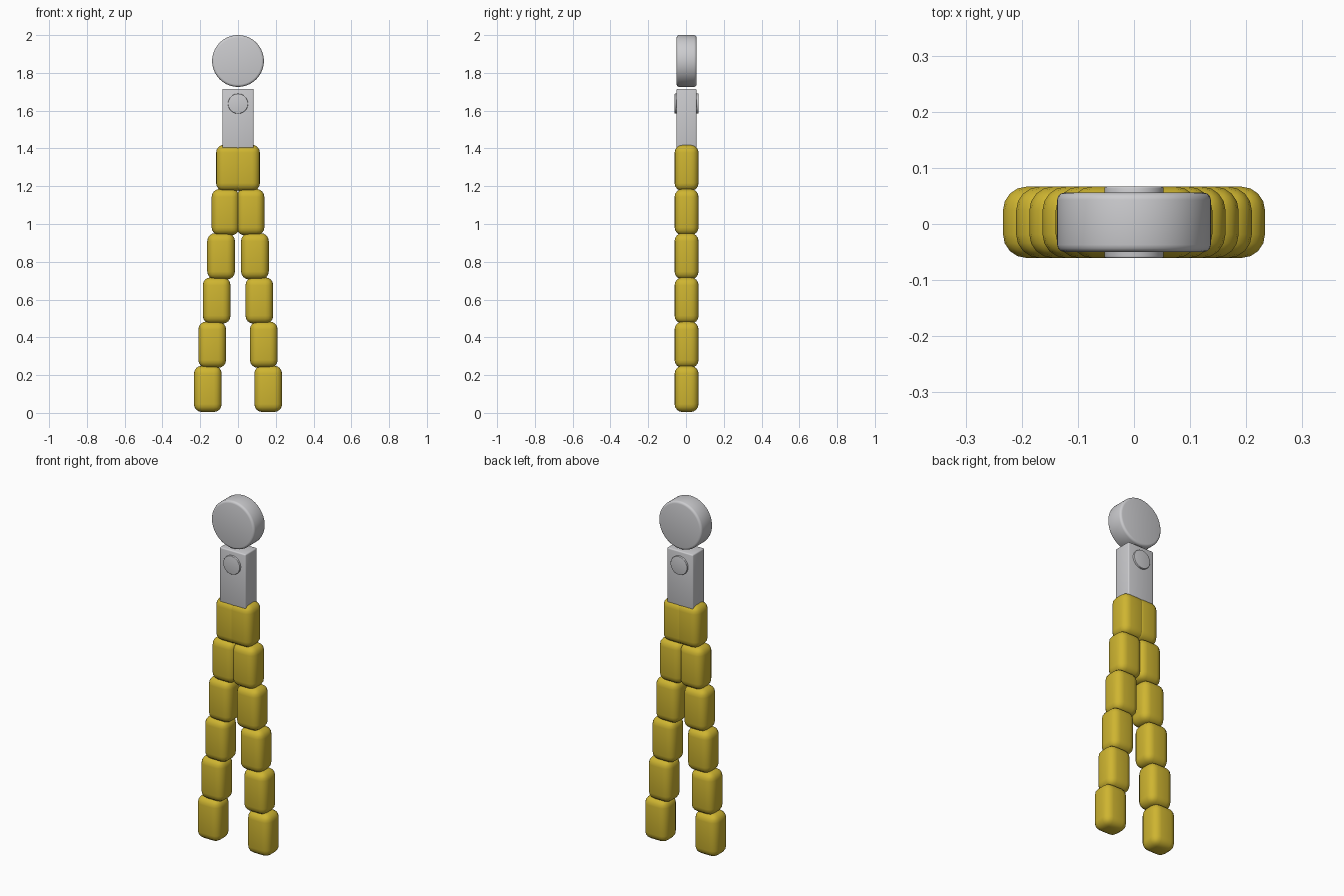
import bpy
from math import pi, radians

cube = bpy.data.objects.get("Cube")
if cube:
    bpy.data.objects.remove(cube)


def material(name, color):
    m = bpy.data.materials.new(name)
    m.use_nodes = True
    m.diffuse_color = color
    m.node_tree.nodes["Principled BSDF"].inputs["Base Color"].default_value = color
    return m


grey = material("light grey metal", (0.60, 0.60, 0.62, 1))
yellow = material("yellow grip", (0.62, 0.46, 0.03, 1))


def finish(name, mat, bevel, segments):
    """Name, colour, round and smooth the active object."""
    ob = bpy.context.object
    ob.name = name
    ob.data.materials.append(mat)
    bpy.ops.object.transform_apply(location=False, rotation=True, scale=True)
    mod = ob.modifiers.new("rounding", "BEVEL")
    mod.width = bevel
    mod.segments = segments
    bpy.ops.object.modifier_apply(modifier=mod.name)
    bpy.ops.object.shade_smooth_by_angle(angle=radians(35))
    return ob


def box(name, mat, center, size, bevel, segments):
    bpy.ops.mesh.primitive_cube_add(size=1, location=center)
    bpy.context.object.scale = size
    return finish(name, mat, bevel, segments)


def disc(name, mat, center, radius, depth, bevel):
    bpy.ops.mesh.primitive_cylinder_add(
        vertices=64, radius=radius, depth=depth, location=center, rotation=(pi / 2, 0, 0))
    return finish(name, mat, bevel, 3)


MID = 0.003  # shared depth centre

# Metal head, neck and pivot
disc("jaw_disc", grey, (0, MID, 1.863), 0.137, 0.106, 0.013)
box("neck_block", grey, (0, MID, 1.558), (0.166, 0.106, 0.316), 0.007, 3)
disc("pivot_pin", grey, (0, MID, 1.637), 0.053, 0.127, 0.003)

# Two splayed handles of rounded grip segments
for side, label in ((1, "left"), (-1, "right")):
    for i in range(6):
        center = (side * (0.16 - 0.0235 * i), MID, 0.127 + 0.234 * i)
        box(f"{label}_grip_segment_{i + 1}", yellow, center, (0.147, 0.127, 0.245), 0.042, 4)
